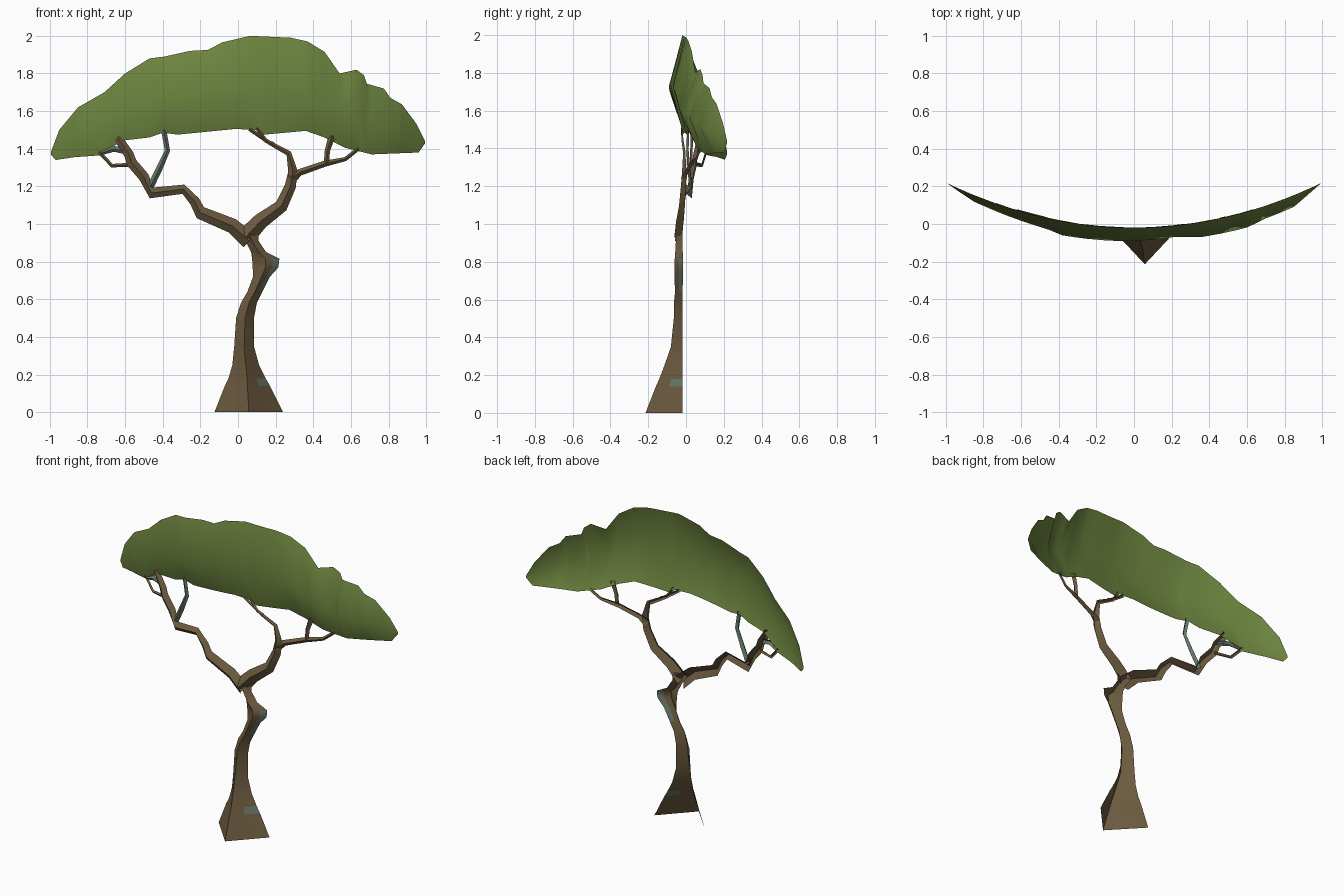
import bpy, bmesh
from mathutils import Vector


def material(name, rgb):
    m = bpy.data.materials.new(name)
    m.diffuse_color = (*rgb, 1)
    return m


LEAF = material("leaf_green", (0.155, 0.235, 0.05))
BARK = material("bark_brown", (0.15, 0.103, 0.05))
LICHEN = material("lichen_grey_green", (0.13, 0.18, 0.14))


def back_y(x):
    """The whole tree is a thin relief bent backwards along an arc."""
    return -0.02 + 0.24 * x * x


def interp(table, x):
    if x <= table[0][0]:
        return table[0][1]
    for (x0, v0), (x1, v1) in zip(table, table[1:]):
        if x <= x1:
            return v0 + (v1 - v0) * (x - x0) / (x1 - x0)
    return table[-1][1]


def sheet(name, rows, mats, rule=None):
    """Skin a grid of points; rule picks the material from row and column."""
    bm = bmesh.new()
    grid = [[bm.verts.new(p) for p in row] for row in rows]
    for i in range(len(grid) - 1):
        for j in range(len(grid[0]) - 1):
            f = bm.faces.new((grid[i][j], grid[i][j + 1], grid[i + 1][j + 1], grid[i + 1][j]))
            if rule:
                f.material_index = rule(f.calc_center_median(), j)
    me = bpy.data.meshes.new(name)
    bm.to_mesh(me)
    bm.free()
    ob = bpy.data.objects.new(name, me)
    bpy.context.collection.objects.link(ob)
    for m in mats:
        me.materials.append(m)
    bpy.ops.object.select_all(action='DESELECT')
    ob.select_set(True)
    bpy.context.view_layer.objects.active = ob
    bpy.ops.object.shade_smooth_by_angle(angle=1.0)
    return ob


# Canopy: upper and lower outline, with a ridge pushed forward between them
top = [(-0.995, 1.38), (-0.95, 1.50), (-0.85, 1.62), (-0.71, 1.70), (-0.60, 1.80),
       (-0.47, 1.88), (-0.39, 1.89), (-0.255, 1.92), (-0.16, 1.925), (-0.085, 1.965),
       (0.065, 2.0), (0.28, 1.99), (0.37, 1.97), (0.46, 1.915), (0.54, 1.80),
       (0.63, 1.82), (0.67, 1.79), (0.685, 1.745), (0.775, 1.72), (0.81, 1.67),
       (0.87, 1.637), (0.95, 1.53), (0.995, 1.44)]
bottom = [(-0.995, 1.37), (-0.97, 1.34), (-0.87, 1.355), (-0.73, 1.365), (-0.67, 1.41),
          (-0.6, 1.445), (-0.47, 1.46), (-0.4, 1.485), (-0.32, 1.475), (-0.015, 1.505),
          (0.1, 1.50), (0.14, 1.475), (0.36, 1.495), (0.46, 1.46), (0.57, 1.405),
          (0.71, 1.37), (0.96, 1.38), (0.995, 1.43)]
depth = [(-0.995, 0.0), (-0.85, 0.035), (-0.55, 0.052), (-0.45, 0.06), (-0.38, 0.075),
         (-0.1, 0.072), (0.05, 0.068), (0.22, 0.06), (0.36, 0.08), (0.6, 0.085),
         (0.7, 0.068), (0.85, 0.062), (0.995, 0.0)]
xs = sorted({p[0] for p in top} | {p[0] for p in bottom} | {p[0] for p in depth})
rows = []
for x in xs:
    t, b, y = interp(top, x), interp(bottom, x), back_y(x)
    rows.append([(x, y, t), (x, y - interp(depth, x), t * 0.48 + b * 0.52), (x, y, b)])
sheet("canopy", [r[::-1] for r in rows][::-1], [LEAF])

# Trunk: left edge, right edge, height, forward depth of the ridge
stations = [(-0.125, 0.24, 0, 0.195), (-0.07, 0.17, 0.14, 0.14), (-0.05, 0.147, 0.18, 0.122),
            (-0.03, 0.112, 0.25, 0.095), (-0.02, 0.085, 0.35, 0.06), (-0.01, 0.085, 0.5, 0.045),
            (0.015, 0.10, 0.58, 0.045), (0.05, 0.13, 0.64, 0.04), (0.08, 0.17, 0.72, 0.045),
            (0.078, 0.215, 0.77, 0.045), (0.075, 0.22, 0.815, 0.045), (0.07, 0.15, 0.85, 0.04),
            (0.04, 0.11, 0.91, 0.035), (0.0, 0.11, 0.96, 0.03)]
rows = []
for l, r, z, d in stations:
    m = (l + r) / 2
    rows.append([(l + (r - l) * t, back_y(m) - d * (1 - abs(2 * t - 1)), z)
                 for t in (0, 0.25, 0.5, 0.75, 1)])


def trunk_rule(c, j):
    return int(j == 3 and (0.14 < c.z < 0.18 or 0.62 < c.z < 0.83))


sheet("trunk", rows, [BARK, LICHEN], trunk_rule)


# Branches: folded ribbons along a path of (x, z, half width)
def branch(name, pts, mat=BARK):
    rows = []
    for i, (x, z, w) in enumerate(pts):
        a, b = pts[max(i - 1, 0)], pts[min(i + 1, len(pts) - 1)]
        d = Vector((b[0] - a[0], 0, b[1] - a[1])).normalized()
        side = Vector((d.z, 0, -d.x)) * w
        c = Vector((x, back_y(x), z))
        rows.append([c - side, c + Vector((0, -0.85 * w, 0)), c + side])
    sheet(name, rows, [mat])


branch("left_branch", [(0.06, 0.91, 0.045), (-0.03, 0.99, 0.04), (-0.20, 1.06, 0.035),
                       (-0.23, 1.12, 0.028), (-0.29, 1.185, 0.025), (-0.46, 1.165, 0.03),
                       (-0.50, 1.25, 0.028), (-0.565, 1.325, 0.028), (-0.58, 1.37, 0.026),
                       (-0.64, 1.46, 0.022)])
branch("left_inner_twig", [(-0.47, 1.19, 0.018), (-0.42, 1.29, 0.017),
                           (-0.375, 1.39, 0.014), (-0.395, 1.5, 0.014)], LICHEN)
branch("left_outer_twig", [(-0.57, 1.315, 0.011), (-0.67, 1.31, 0.01), (-0.74, 1.385, 0.01)])
branch("left_upper_twig", [(-0.59, 1.385, 0.016), (-0.66, 1.40, 0.016), (-0.73, 1.375, 0.01)], LICHEN)
branch("right_branch", [(0.04, 0.93, 0.05), (0.12, 1.015, 0.042), (0.23, 1.095, 0.035),
                        (0.278, 1.20, 0.03), (0.292, 1.28, 0.025), (0.27, 1.375, 0.015),
                        (0.17, 1.43, 0.011), (0.06, 1.505, 0.01)])
branch("right_inner_twig", [(0.19, 1.425, 0.01), (0.15, 1.44, 0.01), (0.10, 1.51, 0.009)])
branch("right_outer_branch", [(0.28, 1.24, 0.03), (0.33, 1.275, 0.018), (0.46, 1.32, 0.016),
                              (0.57, 1.345, 0.011), (0.64, 1.40, 0.01)])
branch("right_upper_twig", [(0.47, 1.32, 0.014), (0.475, 1.39, 0.014), (0.50, 1.47, 0.018)])
